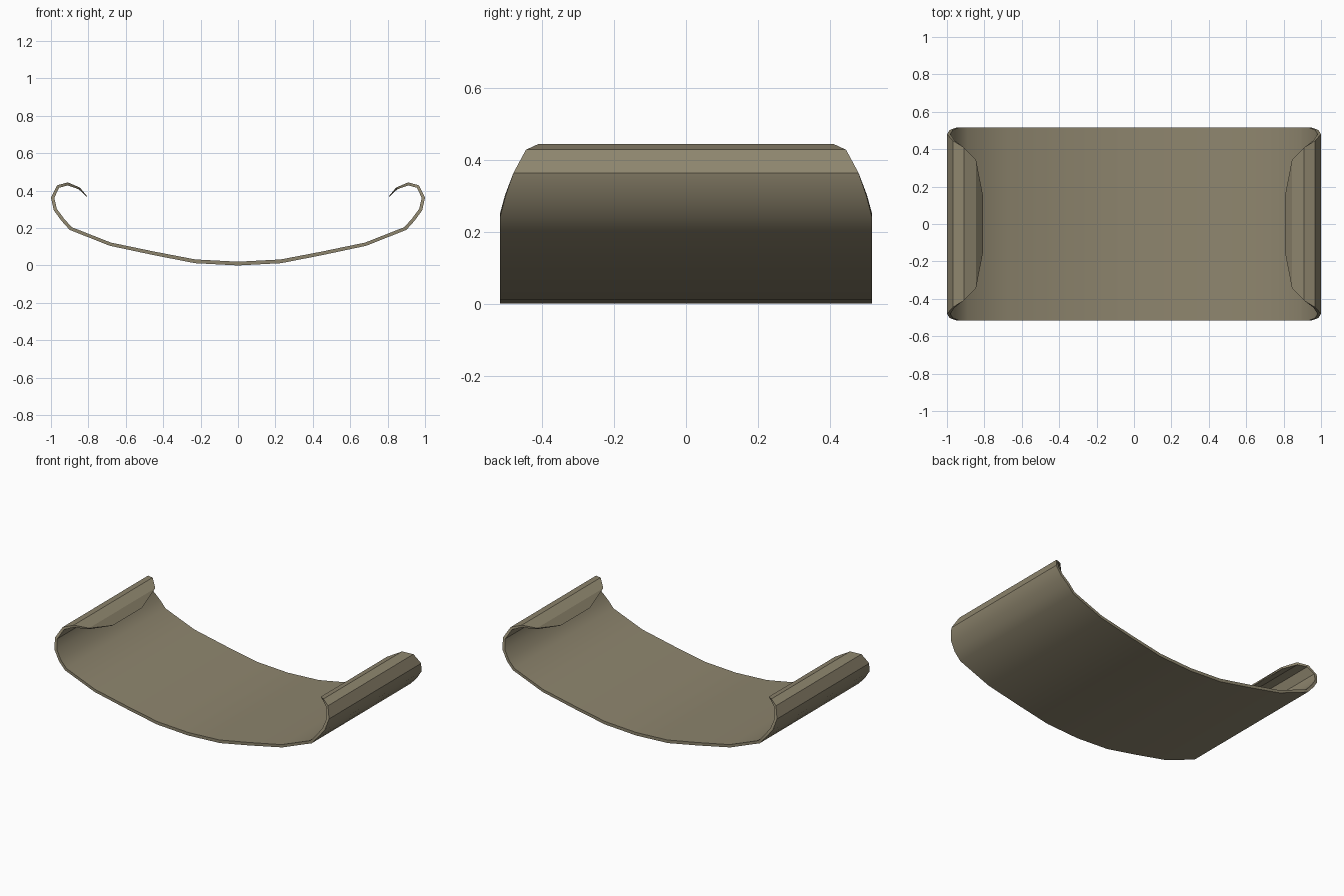
import bpy, bmesh, math
from mathutils import Vector

if "Cube" in bpy.data.objects:
    bpy.data.objects.remove(bpy.data.objects["Cube"])

# Right half of the outer profile: x, z, half width in y, sheet thickness
HALF = [
    (0.0, 0.0, 0.517, 0.02), (0.23, 0.012, 0.517, 0.02),
    (0.45, 0.055, 0.517, 0.019), (0.685, 0.105, 0.517, 0.018),
    (0.90, 0.19, 0.517, 0.018), (0.945, 0.24, 0.517, 0.018),
    (0.985, 0.295, 0.503, 0.018), (1.0, 0.363, 0.48, 0.018),
    (0.968, 0.428, 0.445, 0.017), (0.91, 0.444, 0.41, 0.016),
    (0.845, 0.416, 0.345, 0.011), (0.807, 0.37, 0.15, 0.004),
]
stations = [(-x, z, w, t) for x, z, w, t in reversed(HALF[1:])] + HALF


def inward(i):
    """Mitred normal pointing to the inside of the curl."""
    pts = [Vector((s[0], s[1])) for s in stations]
    a = (pts[i] - pts[max(i - 1, 0)])
    b = (pts[min(i + 1, len(pts) - 1)] - pts[i])
    a, b = (a or b), (b or a)
    if a.length == 0:
        a = b
    if b.length == 0:
        b = a
    d = (a.normalized() + b.normalized()).normalized()
    return Vector((-d.y, d.x))


# Curved sheet with rolled, tapering ends
bm = bmesh.new()
rings = []
for i, (x, z, w, t) in enumerate(stations):
    n = inward(i) * t
    rings.append([bm.verts.new(p) for p in (
        (x, -w, z), (x, w, z),
        (x + n.x, w, z + n.y), (x + n.x, -w, z + n.y))])
for r, s in zip(rings, rings[1:]):
    for k in range(4):
        m = (k + 1) % 4
        bm.faces.new((r[k], r[m], s[m], s[k]))
bm.faces.new(rings[0])
bm.faces.new(rings[-1])
bmesh.ops.recalc_face_normals(bm, faces=bm.faces[:])

mesh = bpy.data.meshes.new("curved_plate")
bm.to_mesh(mesh)
bm.free()
plate = bpy.data.objects.new("curved_plate", mesh)
bpy.context.collection.objects.link(plate)

# Olive brown colour
mat = bpy.data.materials.new("olive_brown")
mat.diffuse_color = (0.27, 0.235, 0.155, 1)
mat.use_nodes = True
mat.node_tree.nodes["Principled BSDF"].inputs["Base Color"].default_value = mat.diffuse_color
mesh.materials.append(mat)

# Smooth tray, crisp curls and rims
bpy.context.view_layer.objects.active = plate
plate.select_set(True)
bpy.ops.object.shade_smooth_by_angle(angle=math.radians(27))
